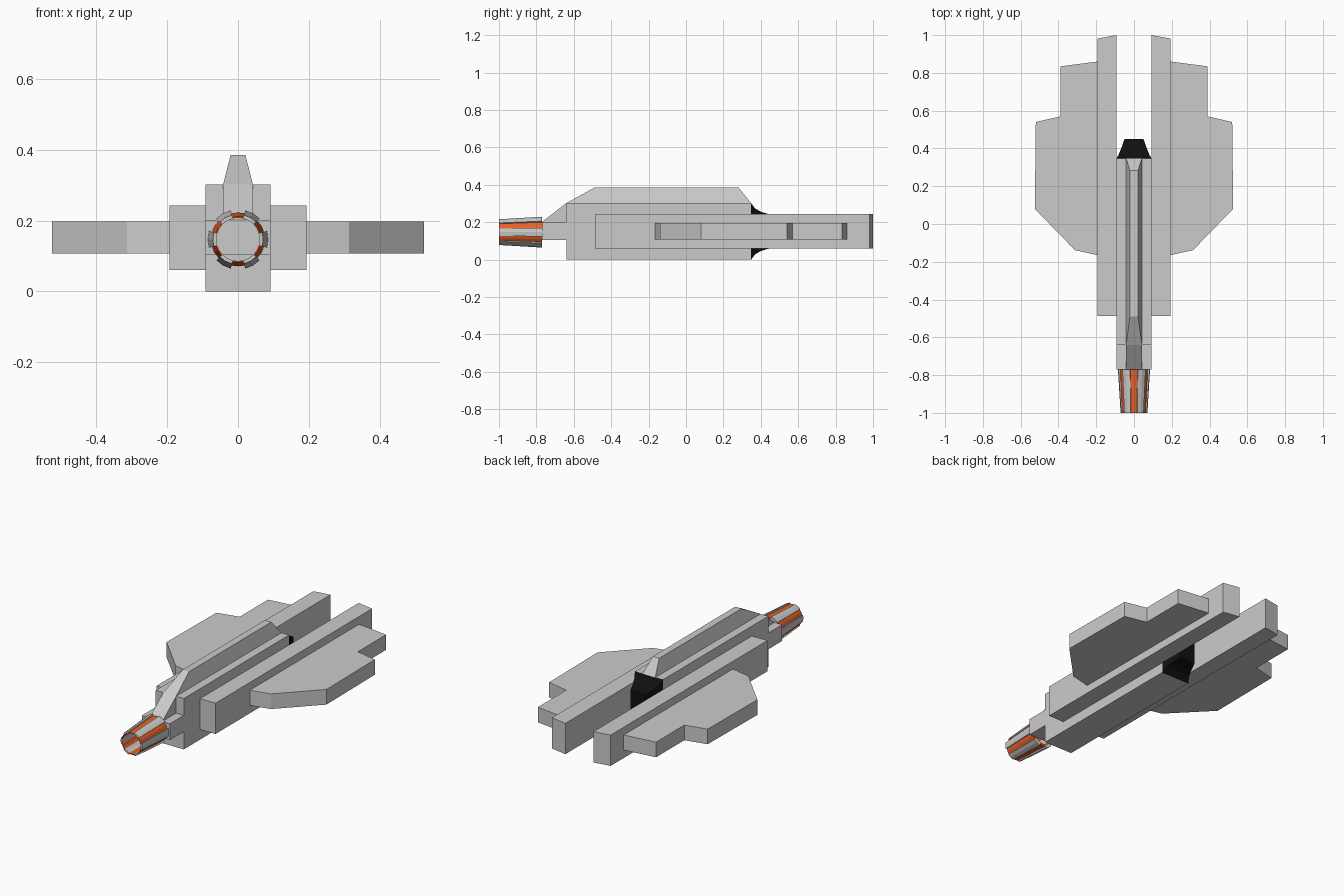
import bpy, bmesh
from math import sin, cos, radians

if "Cube" in bpy.data.objects:
    bpy.data.objects.remove(bpy.data.objects["Cube"])


def material(name, colour):
    m = bpy.data.materials.new(name)
    m.diffuse_color = colour
    m.use_nodes = True
    m.node_tree.nodes["Principled BSDF"].inputs["Base Color"].default_value = m.diffuse_color
    return m


orange = material("orange", (0.8, 0.12, 0.02, 1))
black = material("black", (0.005, 0.005, 0.005, 1))


def loft(name, rings, mat=None, mirror=False):
    """Skin a solid through rings of equal point count, with capped ends."""
    bm = bmesh.new()
    loops = [[bm.verts.new(p) for p in ring] for ring in rings]
    n = len(loops[0])
    for a, b in zip(loops, loops[1:]):
        for i in range(n):
            j = (i + 1) % n
            bm.faces.new((a[i], a[j], b[j], b[i]))
    bm.faces.new(loops[0])
    bm.faces.new(loops[-1])
    bmesh.ops.recalc_face_normals(bm, faces=bm.faces)
    mesh = bpy.data.meshes.new(name)
    bm.to_mesh(mesh)
    bm.free()
    ob = bpy.data.objects.new(name, mesh)
    bpy.context.collection.objects.link(ob)
    if mat:
        mesh.materials.append(mat)
    if mirror:
        ob.modifiers.new("Mirror", 'MIRROR').use_mirror_merge = False
    return ob


def prism(name, outline, z0, z1, **kw):
    return loft(name, [[(x, y, z) for x, y in outline] for z in (z0, z1)], **kw)


def rect_xy(w, y0, y1, z):
    return [(-w, y0, z), (w, y0, z), (w, y1, z), (-w, y1, z)]


def rect_xz(w, y, z0, z1):
    return [(-w, y, z0), (w, y, z0), (w, y, z1), (-w, y, z1)]


# Central fuselage and nose neck
loft("fuselage", [rect_xz(0.092, y, 0, 0.302) for y in (-0.64, 0.348)])
loft("nose_neck", [rect_xz(0.092, y, 0.105, 0.202) for y in (-0.77, -0.64)])

# Dorsal ridge with the ramp running down onto the neck
loft("dorsal_ridge", [rect_xy(0.042, -0.64, 0.348, 0.302),
                      rect_xy(0.021, -0.49, 0.282, 0.385)])
loft("nose_ramp", [[(x, -0.77, 0.202), (x, -0.64, 0.202), (x, -0.64, 0.302)]
                   for x in (-0.042, 0.042)])

# Black exhaust, tapering in a concave curve
exhaust = [(0.348, 0.092, 0.151), (0.37, 0.08, 0.122),
           (0.40, 0.068, 0.105), (0.45, 0.05, 0.09)]
loft("exhaust", [rect_xz(w, y, 0.151 - h, 0.151 + h) for y, w, h in exhaust], black)

# Long side booms and stepped wings
prism("side_boom", [(0.092, -0.487), (0.193, -0.487), (0.193, 0.982), (0.092, 1.0)],
      0.06, 0.243, mirror=True)
prism("wing", [(0.193, -0.165), (0.313, -0.138), (0.525, 0.08), (0.52, 0.54),
               (0.388, 0.57), (0.388, 0.835), (0.193, 0.86)],
      0.107, 0.197, mirror=True)


# Open nose barrel: alternating grey slats and orange panels
def barrel_panel(name, angle, half, inner, front, back, mat=None):
    steps = (-half, 0, half)
    rings = []
    for y, outer, inn in ((-1.0, front, inner), (-0.77, back, inner + 0.003)):
        path = [(outer, angle + s) for s in steps]
        path += [(inn, angle + s) for s in reversed(steps)]
        rings.append([(r * cos(radians(a)), y, 0.147 + r * sin(radians(a)))
                      for r, a in path])
    loft(name, rings, mat)


for i in range(6):
    barrel_panel(f"barrel_slat_{i + 1}", 60 * i, 16, 0.061, 0.071, 0.085)
    barrel_panel(f"barrel_panel_{i + 1}", 60 * i + 30, 15, 0.061, 0.065, 0.076, orange)
